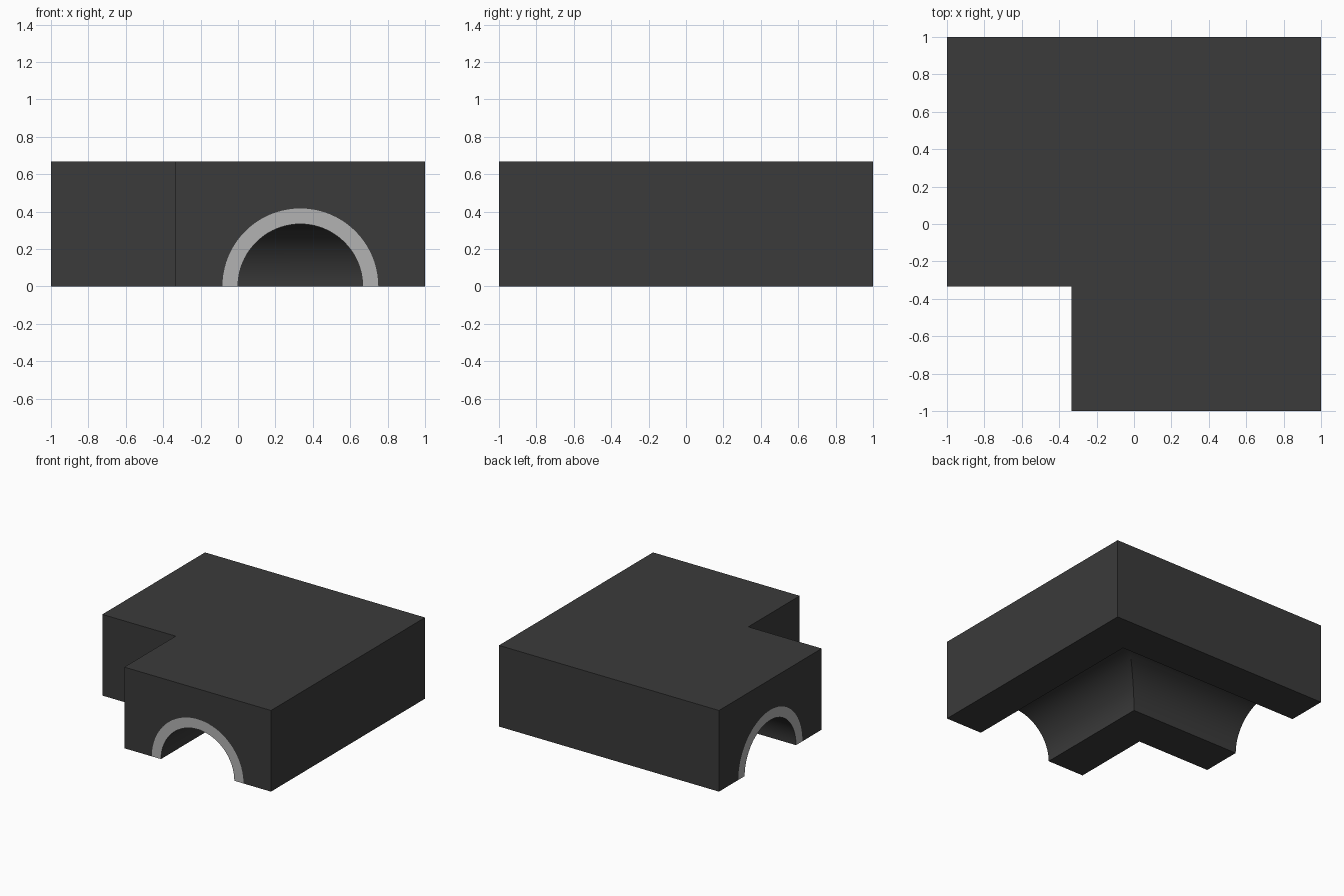
import bpy
import bmesh
from math import sin, cos, pi, radians

cube = bpy.data.objects.get("Cube")
if cube:
    bpy.data.objects.remove(cube, do_unlink=True)


def make_material(name, value):
    mat = bpy.data.materials.new(name)
    mat.use_nodes = True
    colour = (value, value, value, 1)
    mat.diffuse_color = colour
    mat.node_tree.nodes["Principled BSDF"].inputs["Base Color"].default_value = colour
    return mat


INNER, OUTER, HEIGHT = -1 / 3, 1, 2 / 3     # sides of the block's cross-section
CENTRE, BORE, RIM = 1 / 3, 1 / 3, 5 / 12    # tunnel centre line and radii
STEPS = 40


def arc(radius):
    """Half circle from the inner leg over the crown to the outer leg."""
    return [(CENTRE - radius * cos(pi * i / STEPS), radius * sin(pi * i / STEPS))
            for i in range(STEPS + 1)]


bm = bmesh.new()

# Stations of the sweep: front mouth, mitred corner, side mouth
stations = [lambda u, z: (u, -1, z),
            lambda u, z: (u, u, z),
            lambda u, z: (-1, u, z)]
box = [(OUTER, 0), (OUTER, HEIGHT), (INNER, HEIGHT), (INNER, 0)]
profile = arc(BORE) + box
loops = [[bm.verts.new(place(u, z)) for u, z in profile] for place in stations]

# Walls, roof, underside and tunnel along both legs
count = len(profile)
for a, b in zip(loops, loops[1:]):
    for i in range(count):
        j = (i + 1) % count
        bm.faces.new((a[i], a[j], b[j], b[i]))

# End faces with a light rim around each tunnel mouth
for place, loop in ((stations[0], loops[0]), (stations[2], loops[2])):
    bore = loop[:STEPS + 1]
    rim = [bm.verts.new(place(u, z)) for u, z in arc(RIM)]
    bm.faces.new(rim + loop[STEPS + 1:])
    for i in range(STEPS):
        face = bm.faces.new((bore[i], bore[i + 1], rim[i + 1], rim[i]))
        face.material_index = 1

bmesh.ops.recalc_face_normals(bm, faces=bm.faces)
mesh = bpy.data.meshes.new("corner_tunnel_block")
bm.to_mesh(mesh)
bm.free()
mesh.materials.append(make_material("dark grey", 0.043))
mesh.materials.append(make_material("light grey", 0.45))

block = bpy.data.objects.new("corner_tunnel_block", mesh)
bpy.context.collection.objects.link(block)
bpy.ops.object.select_all(action="DESELECT")
block.select_set(True)
bpy.context.view_layer.objects.active = block
bpy.ops.object.shade_smooth_by_angle(angle=radians(30))
